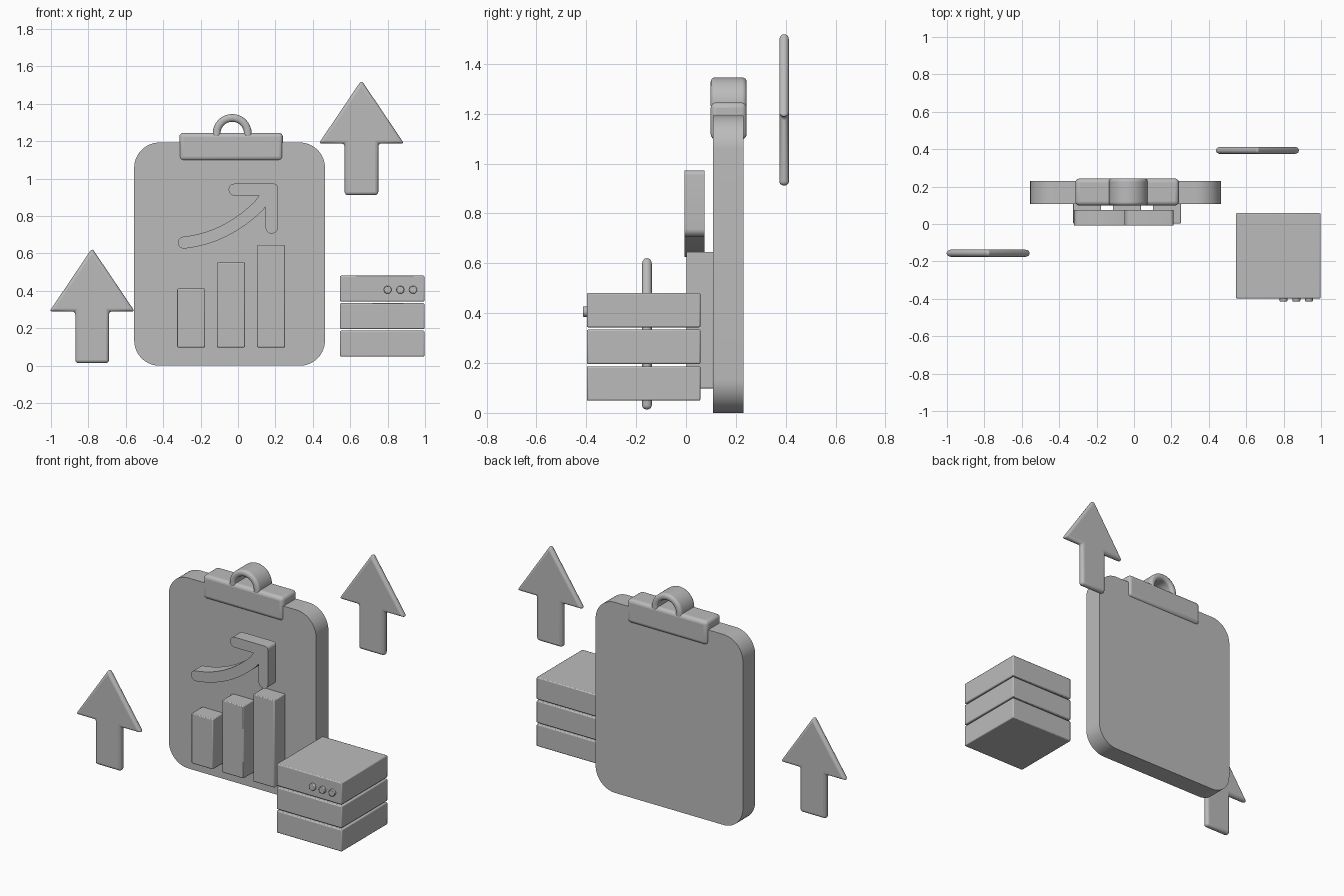
import bpy
import bmesh
from math import cos, sin, radians
from mathutils import Vector

cube = bpy.data.objects.get("Cube")
if cube:
    bpy.data.objects.remove(cube, do_unlink=True)

GREY = (0.5, 0.5, 0.5, 1)
grey = bpy.data.materials.new("plain grey")
grey.use_nodes = True
grey.diffuse_color = GREY
grey.node_tree.nodes["Principled BSDF"].inputs["Base Color"].default_value = GREY


def arc(cx, cz, r, start, end, steps=16):
    """Points on an arc in the xz plane, angles in degrees."""
    angles = [radians(start + (end - start) * i / steps) for i in range(steps + 1)]
    return [(cx + r * cos(a), cz + r * sin(a)) for a in angles]


def rounded_rect(x0, x1, z0, z1, r):
    return (arc(x1 - r, z0 + r, r, -90, 0) + arc(x1 - r, z1 - r, r, 0, 90)
            + arc(x0 + r, z1 - r, r, 90, 180) + arc(x0 + r, z0 + r, r, 180, 270))


def rect(x0, x1, z0, z1):
    return [(x0, z0), (x1, z0), (x1, z1), (x0, z1)]


def slab(name, outline, y0, y1, bevel=0, segments=4):
    """Extrude an xz outline from y0 to y1, with optional rounded edges."""
    bm = bmesh.new()
    face = bm.faces.new([bm.verts.new((x, y0, z)) for x, z in outline])
    out = bmesh.ops.extrude_face_region(bm, geom=[face])
    verts = [g for g in out["geom"] if isinstance(g, bmesh.types.BMVert)]
    bmesh.ops.translate(bm, verts=verts, vec=(0, y1 - y0, 0))
    bmesh.ops.recalc_face_normals(bm, faces=bm.faces)
    mesh = bpy.data.meshes.new(name)
    bm.to_mesh(mesh)
    bm.free()
    mesh.materials.append(grey)
    obj = bpy.data.objects.new(name, mesh)
    bpy.context.collection.objects.link(obj)
    if bevel:
        mod = obj.modifiers.new("Rounded edges", "BEVEL")
        mod.width = bevel
        mod.segments = segments
        mod.limit_method = "ANGLE"
        mod.angle_limit = radians(40)
    bpy.ops.object.select_all(action="DESELECT")
    obj.select_set(True)
    bpy.context.view_layer.objects.active = obj
    bpy.ops.object.shade_smooth_by_angle(angle=radians(35))
    return obj


# Clipboard: board, clamp and hanging loop
slab("board", rounded_rect(-0.555, 0.465, 0, 1.193, 0.135), 0.108, 0.23)
slab("clamp", rect(-0.314, 0.24, 1.096, 1.245), 0.099, 0.243, 0.022)
loop = ([(0.073, 1.215)] + arc(-0.031, 1.241, 0.104, 0, 180, 28) + [(-0.135, 1.215)]
        + [(-0.094, 1.215)] + arc(-0.031, 1.241, 0.063, 180, 0, 28) + [(0.032, 1.215)])
slab("clamp_loop", loop, 0.099, 0.243, 0.017)

# Bar chart
for label, x, top in (("short", -0.325, 0.412), ("middle", -0.112, 0.551), ("tall", 0.102, 0.646)):
    slab(label + "_bar", rect(x, x + 0.149, 0.098, top), 0.002, 0.112, 0.005, 2)

# Trend arrow: curved tail running into a right-angled head
HALF = 0.032
p0, p1, p2 = Vector((-0.289, 0.658)), Vector((-0.04, 0.685)), Vector((0.15, 0.895))
lower, upper = [], []
for i in range(21):
    t = 0.9 * i / 20
    p = p0 * (1 - t) ** 2 + p1 * 2 * t * (1 - t) + p2 * t * t
    d = ((p1 - p0) * (1 - t) + (p2 - p1) * t).normalized()
    n = Vector((d.y, -d.x)) * HALF
    lower.append(tuple(p + n))
    upper.append(tuple(p - n))
trend = (lower + [(0.148, 0.852)] + arc(0.18, 0.738, HALF, 180, 360)
         + arc(0.192, 0.953, 0.02, 0, 90, 6) + arc(-0.018, 0.941, HALF, 90, 270)
         + [(0.112, 0.909)] + upper[::-1] + arc(p0.x, p0.y, HALF, 96, 276)[1:-1])
slab("trend_arrow", trend, -0.007, 0.075)


# Upright arrows on either side
def up_arrow(name, x, z, y):
    half = [(0.09, 0), (0.09, 0.276), (0.228, 0.276), (0, 0.614)]
    outline = [(x + px, z + pz) for px, pz in half]
    outline += [(x - px, z + pz) for px, pz in half[-2::-1]]
    slab(name, outline, y - 0.0195, y + 0.0195, 0.017)


up_arrow("right_arrow", -0.78, 0.014, -0.1565)
up_arrow("left_arrow", 0.66, 0.912, 0.3935)

# Server stack with three round buttons
for i, level in enumerate(("bottom", "middle", "top")):
    z = 0.049 + 0.147 * i
    slab(level + "_server", rect(0.545, 0.997, z, z + 0.138), -0.398, 0.058, 0.006, 2)
for i in range(3):
    circle = arc(0.8 + 0.068 * i, 0.406, 0.021, 0, 345, 23)
    slab("button_%d" % (i + 1), circle, -0.414, -0.39, 0.004, 2)
